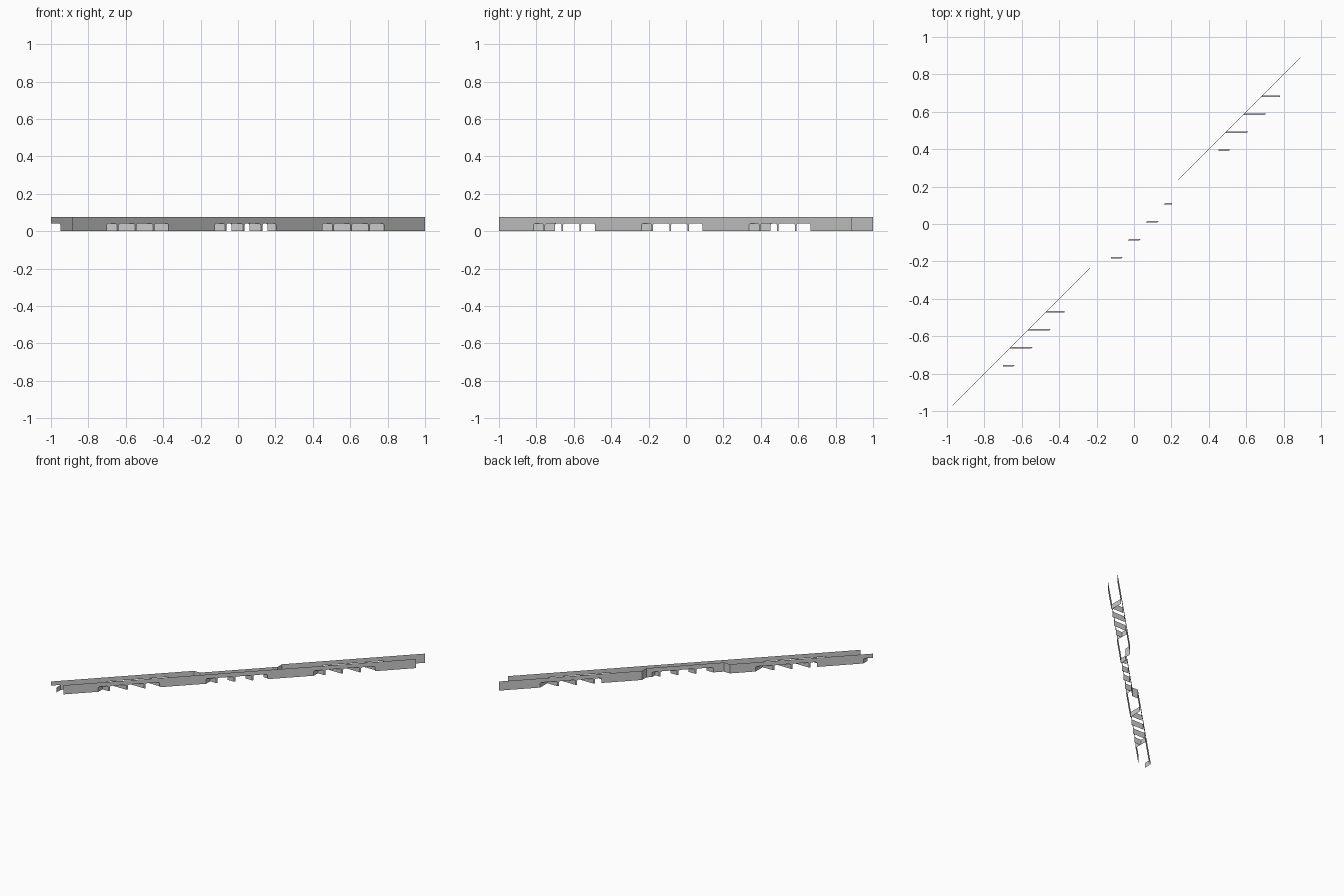
import bpy, bmesh

if "Cube" in bpy.data.objects:
    bpy.data.objects.remove(bpy.data.objects["Cube"])

H = 0.075            # wall height
ARCH = 0.041         # opening height
CH = 0.007           # chamfer of opening corners
T = 0.004            # half thickness of dividers
GAP = 0.115          # front wall: y = x - GAP
NECK = 0.055         # back wall in the narrow middle: y = x - NECK
PERIOD, WIDTH = 0.576, 0.328
STARTS = [-0.7 + PERIOD * i for i in range(-1, 3)]
DIVIDERS = [-0.757 + 0.096 * i for i in range(4)]   # y of dividers, first group


def make(name, faces):
    """Object from a list of planar polygons."""
    bm = bmesh.new()
    for f in faces:
        bm.faces.new([bm.verts.new(p) for p in f])
    bmesh.ops.remove_doubles(bm, verts=bm.verts, dist=1e-5)
    me = bpy.data.meshes.new(name)
    bm.to_mesh(me)
    bm.free()
    ob = bpy.data.objects.new(name, me)
    bpy.context.collection.objects.link(ob)
    return ob


def group_dividers(x0):
    return [y + x0 + 0.7 for y in DIVIDERS]


def diagonal_wall(xa, xb, off):
    """Sheet along y = x - off whose bottom edge is notched by the openings."""
    pts = [(xa, H)]
    bottom = [(xa, 0)]
    for x0 in STARTS:
        x1 = x0 + WIDTH
        cuts = [y + off for y in group_dividers(x0) if x0 + 0.02 < y + off < x1 - 0.02]
        edges = [x0] + [e for c in cuts for e in (c - T, c + T)] + [x1]
        for a, b in zip(edges[::2], edges[1::2]):
            if b <= xa or a >= xb:
                continue
            if a < xa:       # opening cut off by the end of the wall
                bottom = [(xa, ARCH)]
            else:
                bottom += [(a, 0), (a, ARCH - CH), (a + CH, ARCH)]
            bottom += [(b - CH, ARCH), (b, ARCH - CH), (b, 0)]
    pts += bottom + [(xb, 0), (xb, H)]
    return [(x, x - off, z) for x, z in pts]


def sheet(p, q, h=H):
    return [(*p, 0), (*q, 0), (*q, h), (*p, h)]


# Long walls
make("front_wall", [diagonal_wall(-1 + GAP, 1, GAP)])
make("back_wall", [
    diagonal_wall(-1, -0.235, 0),
    sheet((-0.235, -0.235), (-0.235 + NECK, -0.235)),
    diagonal_wall(-0.235 + NECK, 0.235, NECK),
    sheet((0.235, 0.235 - NECK), (0.235, 0.235)),
    diagonal_wall(0.235, 1, 0),
])

# Side walls and dividers inside every group of openings
for i, x0 in enumerate(STARTS):
    x1 = x0 + WIDTH
    back = NECK if i == 2 else 0
    sides = [sheet((x, max(-1, x - GAP)), (x, x - back), ARCH)
             for x in (x0, x1) if x > -1]
    make(f"opening_sides_{i}", sides)
    fins = []
    for y in group_dividers(x0):
        if y < -1:
            continue
        ends = []
        for s in (y - T, y + T):
            a, b = max(s + back, x0), min(s + GAP, x1)
            ends.append(((a, s), (b, s)))
            fins.append(sheet((a, s), (b, s), ARCH))
        (a0, b0), (a1, b1) = ends
        fins.append([(*p, ARCH) for p in (a0, b0, b1, a1)])
    if fins:
        make(f"dividers_{i}", fins)
